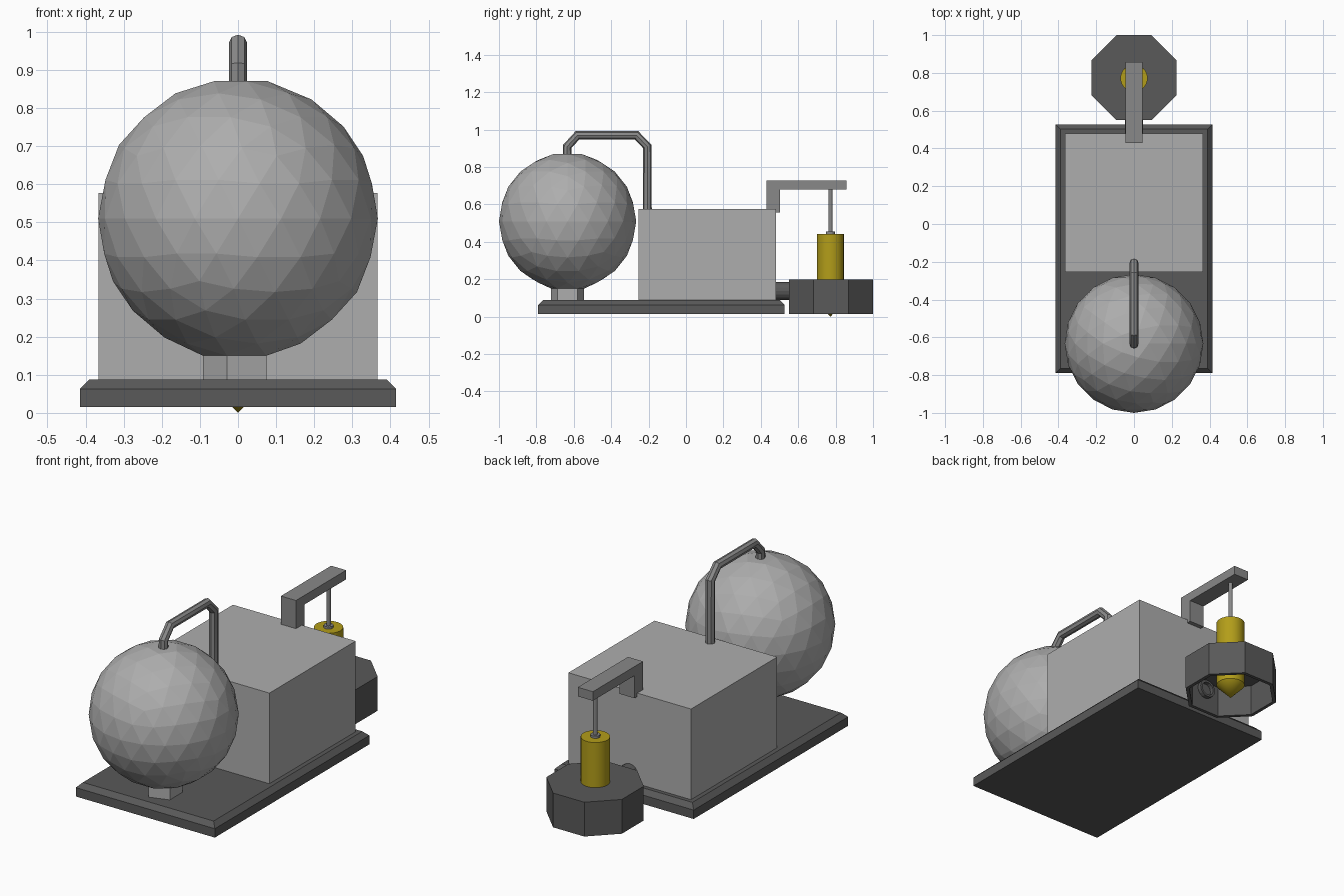
import bpy, bmesh
from math import pi, cos
from mathutils import Matrix, Vector

if "Cube" in bpy.data.objects:
    bpy.data.objects.remove(bpy.data.objects["Cube"])


def material(name, rgb):
    m = bpy.data.materials.new(name)
    m.diffuse_color = (*rgb, 1)
    m.use_nodes = True
    m.node_tree.nodes["Principled BSDF"].inputs["Base Color"].default_value = m.diffuse_color
    return m


DARK = material("dark_grey", (0.10, 0.10, 0.10))
MID = material("mid_grey", (0.25, 0.25, 0.25))
LIGHT = material("light_grey", (0.42, 0.42, 0.42))
BRASS = material("brass", (0.45, 0.34, 0.01))


def finish(name, bm, mat):
    bmesh.ops.recalc_face_normals(bm, faces=bm.faces)
    me = bpy.data.meshes.new(name)
    bm.to_mesh(me)
    bm.free()
    me.materials.append(mat)
    ob = bpy.data.objects.new(name, me)
    bpy.context.collection.objects.link(ob)
    return ob


def prism(name, points, axis, lo, hi, mat):
    """Extrude a closed 2D profile along x or z."""
    bm = bmesh.new()
    co = (lambda p: (lo, *p)) if axis == "x" else (lambda p: (*p, lo))
    face = bm.faces.new([bm.verts.new(co(p)) for p in points])
    ext = bmesh.ops.extrude_face_region(bm, geom=[face])["geom"]
    move = Vector((hi - lo, 0, 0)) if axis == "x" else Vector((0, 0, hi - lo))
    bmesh.ops.translate(bm, vec=move, verts=[v for v in ext if isinstance(v, bmesh.types.BMVert)])
    return finish(name, bm, mat)


def rect(x0, x1, y0, y1):
    return [(x0, y0), (x1, y0), (x1, y1), (x0, y1)]


def cone(name, sides, r0, r1, z0, z1, y, mat, turn=0.0, caps=True):
    bm = bmesh.new()
    bmesh.ops.create_cone(bm, cap_ends=caps, segments=sides, radius1=r0, radius2=r1, depth=z1 - z0,
                          matrix=Matrix.Translation((0, y, (z0 + z1) / 2)) @ Matrix.Rotation(turn, 4, "Z"))
    return finish(name, bm, mat)


# Base plate with chamfered upper rim
base = prism("base_plate", rect(-0.415, 0.415, -0.79, 0.527), "z", 0.015, 0.088, DARK)
bm = bmesh.new()
bm.from_mesh(base.data)
rim = [e for e in bm.edges if all(v.co.z > 0.08 for v in e.verts)]
bmesh.ops.bevel(bm, geom=rim, offset=0.025, segments=1, affect="EDGES")
bm.to_mesh(base.data)
bm.free()

# Machine body
prism("body_box", rect(-0.366, 0.366, -0.255, 0.48), "z", 0.085, 0.577, LIGHT)

# Faceted tank: poles flattened, lower cap extruded down into a pentagonal foot
bm = bmesh.new()
bmesh.ops.create_icosphere(bm, subdivisions=3, radius=0.367)
for sign, ring_radius in ((1, 0.078), (-1, 0.092)):
    pole = max(bm.verts, key=lambda v: v.co.z * sign)
    for v in [e.other_vert(pole) for e in pole.link_edges]:
        flat = v.co.xy.normalized() * ring_radius
        v.co = (flat.x, flat.y, 0.36 * sign)
    pole.co.z = 0.361 * sign
cap = list(min(bm.verts, key=lambda v: v.co.z).link_faces)
ext = bmesh.ops.extrude_face_region(bm, geom=cap)["geom"]
bmesh.ops.delete(bm, geom=[f for f in cap if f.is_valid], context="FACES")
for v in ext:
    if isinstance(v, bmesh.types.BMVert):
        v.co.z = -0.425
bmesh.ops.translate(bm, vec=(0, -0.633, 0.51), verts=bm.verts)
finish("tank", bm, LIGHT)

# Bent pipe from tank to body
curve = bpy.data.curves.new("tank_pipe", "CURVE")
curve.dimensions = "3D"
path = [(-0.635, 0.85), (-0.635, 0.91), (-0.58, 0.97), (-0.265, 0.97), (-0.207, 0.91), (-0.207, 0.56)]
spline = curve.splines.new("POLY")
spline.points.add(len(path) - 1)
for p, (y, z) in zip(spline.points, path):
    p.co = (0, y, z, 1)
curve.bevel_depth = 0.024
curve.bevel_resolution = 2
curve.use_fill_caps = True
pipe = bpy.data.objects.new("tank_pipe", curve)
bpy.context.collection.objects.link(pipe)
bpy.context.view_layer.objects.active = pipe
pipe.select_set(True)
bpy.ops.object.convert(target="MESH")
pipe.data.polygons.foreach_set("use_smooth", [False] * len(pipe.data.polygons))
pipe.data.materials.clear()
pipe.data.materials.append(MID)

# L-shaped arm holding the drill
prism("drill_arm", [(0.43, 0.558), (0.503, 0.558), (0.503, 0.68), (0.858, 0.68), (0.858, 0.729), (0.43, 0.729)],
      "x", -0.045, 0.045, MID)

# Drill: rod, collar, brass barrel and point
Y = 0.772
cone("drill_rod", 12, 0.011, 0.011, 0.44, 0.69, Y, MID)
cone("drill_collar", 16, 0.024, 0.024, 0.43, 0.455, Y, MID)
bm = bmesh.new()
profile = [(0, 0.0), (0.072, 0.075), (0.072, 0.443), (0, 0.443)]
verts = [bm.verts.new((r, 0, z)) for r, z in profile]
edges = [bm.edges.new(pair) for pair in zip(verts, verts[1:])]
bmesh.ops.spin(bm, geom=verts + edges, cent=(0, 0, 0), axis=(0, 0, 1), angle=2 * pi, steps=24)
bmesh.ops.remove_doubles(bm, verts=bm.verts, dist=0.0005)
bmesh.ops.translate(bm, vec=(0, Y, 0), verts=bm.verts)
drill = finish("drill_barrel", bm, BRASS)
drill.select_set(True)
bpy.context.view_layer.objects.active = drill
bpy.ops.object.shade_smooth_by_angle()

# Octagonal drill housing, hollow and open underneath
housing = cone("drill_housing", 8, 0.225 / cos(pi / 8), 0.225 / cos(pi / 8), 0.015, 0.2, 0.775, DARK, pi / 8)
bm = bmesh.new()
bm.from_mesh(housing.data)
bmesh.ops.delete(bm, geom=[f for f in bm.faces if f.normal.z < -0.9], context="FACES_ONLY")
bm.to_mesh(housing.data)
bm.free()
wall = housing.modifiers.new("wall", "SOLIDIFY")
wall.thickness = 0.018
wall.offset = -1
wall.use_even_offset = True

# Hollow suction tube joining housing and body
tube = cone("suction_tube", 16, 0.048, 0.048, -0.06, 0.06, 0, DARK, caps=False)
tube.data.transform(Matrix.Translation((0, 0.53, 0.137)) @ Matrix.Rotation(pi / 2, 4, "X"))
wall = tube.modifiers.new("wall", "SOLIDIFY")
wall.thickness = 0.012
wall.offset = -1
